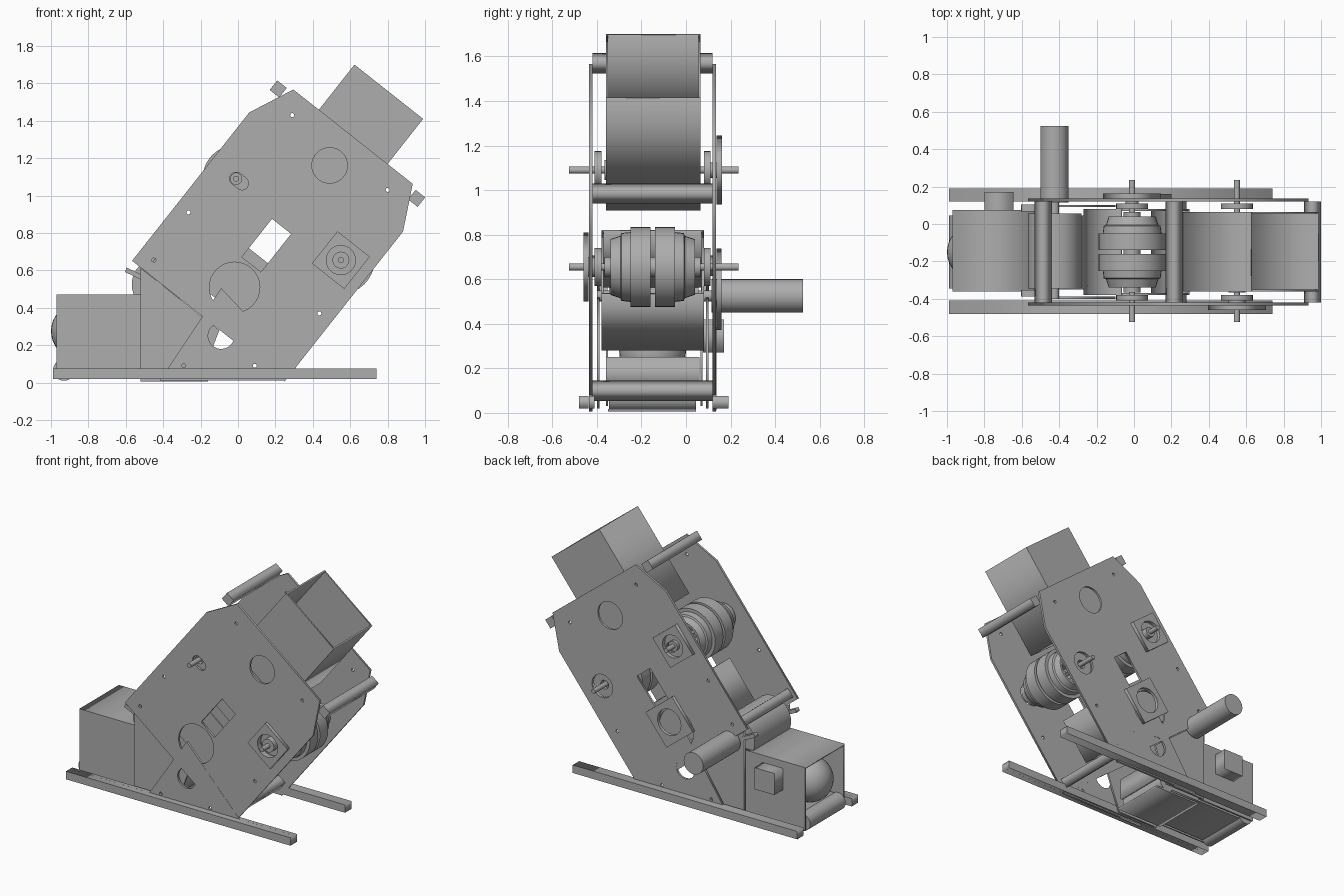
import bpy, bmesh, math
from mathutils import Matrix

if "Cube" in bpy.data.objects:
    bpy.data.objects.remove(bpy.data.objects["Cube"])

grey = bpy.data.materials.new("machine_grey")
grey.use_nodes = True
colour = (0.42, 0.42, 0.42, 1)
grey.diffuse_color = colour
grey.node_tree.nodes["Principled BSDF"].inputs["Base Color"].default_value = colour

TILT = math.atan2(0.785, 0.62)   # slope of the launcher body
MID = -0.15                      # centre plane between the side plates


def add(name, mesh, smooth=False):
    ob = bpy.data.objects.new(name, mesh)
    bpy.context.collection.objects.link(ob)
    mesh.materials.clear()
    mesh.materials.append(grey)
    if smooth:
        bpy.ops.object.select_all(action='DESELECT')
        ob.select_set(True)
        bpy.context.view_layer.objects.active = ob
        bpy.ops.object.shade_smooth_by_angle(angle=math.radians(35))
    return ob


def prism(name, outline, y0, y1, holes=(), smooth=False):
    """Extrude an x-z outline, with optional holes, between two y values."""
    cu = bpy.data.curves.new(name, 'CURVE')
    cu.dimensions = '2D'
    cu.fill_mode = 'BOTH'
    cu.extrude = abs(y1 - y0) / 2
    for loop in (outline, *holes):
        sp = cu.splines.new('POLY')
        sp.points.add(len(loop) - 1)
        for p, (x, z) in zip(sp.points, loop):
            p.co = (x, z, 0, 1)
        sp.use_cyclic_u = True
    tmp = bpy.data.objects.new(name + "_tmp", cu)
    bpy.context.collection.objects.link(tmp)
    dg = bpy.context.evaluated_depsgraph_get()
    mesh = bpy.data.meshes.new_from_object(tmp.evaluated_get(dg))
    bpy.data.objects.remove(tmp)
    mesh.transform(Matrix.Translation((0, (y0 + y1) / 2, 0)) @ Matrix.Rotation(math.pi / 2, 4, 'X'))
    bm = bmesh.new()
    bm.from_mesh(mesh)
    bmesh.ops.remove_doubles(bm, verts=bm.verts, dist=1e-5)
    bmesh.ops.recalc_face_normals(bm, faces=bm.faces)
    bm.to_mesh(mesh)
    bm.free()
    return add(name, mesh, smooth)


def uv(u, v):
    """Body coordinates: u up the slope, v across it."""
    c, s = math.cos(TILT), math.sin(TILT)
    return (u * c + v * s, u * s - v * c)


def uv_rect(u0, u1, v0, v1):
    return [uv(u0, v0), uv(u1, v0), uv(u1, v1), uv(u0, v1)]


def rect(x0, x1, z0, z1):
    return [(x0, z0), (x1, z0), (x1, z1), (x0, z1)]


def circle(c, r, n=32):
    return [(c[0] + r * math.cos(i * math.tau / n), c[1] + r * math.sin(i * math.tau / n)) for i in range(n)]


def slot(c, r, length):
    """Rounded slot running along v from the centre c."""
    d = uv(0, length)
    a0 = math.atan2(d[1], d[0]) + math.pi / 2
    pts = []
    for i in range(18):
        a = a0 + math.pi * (i if i < 9 else i - 1) / 8
        o = (0, 0) if i < 9 else d
        pts.append((c[0] + o[0] + r * math.cos(a), c[1] + o[1] + r * math.sin(a)))
    return pts


def square_at(c, size):
    h = size / 2
    return [(c[0] + x, c[1] + z) for x, z in uv_rect(-h, h, -h, h)]


def cyl(name, c, r, y0, y1, hole=0):
    return prism(name, circle(c, r), y0, y1, [circle(c, hole)] if hole else (), True)


def tube(name, u0, u1, v0, v1, y0, y1, t=0.01):
    """Open-ended square duct along the slope."""
    prism(name + "_top", uv_rect(u0, u1, v0, v0 + t), y0, y1)
    prism(name + "_bottom", uv_rect(u0, u1, v1 - t, v1), y0, y1)
    for side, y in (("right", y0), ("left", y1 - t)):
        prism(name + "_" + side, uv_rect(u0, u1, v0 + t, v1 - t), y, y + t)


UPPER, LOWER = (-0.01, 1.09), (0.55, 0.655)      # wheel axles
FEED, SIGHT = uv(0.388, -0.33), uv(1.215, -0.335)

# Side plates, gussets and rails
body = [uv(0.16, -0.848), uv(1.171, -0.848), uv(1.413, -0.739), uv(1.413, 0.074), uv(1.181, 0.192), uv(0.16, 0.192)]
bolts = [(0.29, 1.43), (0.8, 1.03), (-0.265, 0.91), (-0.45, 0.655), (0.435, 0.37), (0.23, 0.12)]
cutouts = [circle(FEED, 0.135), circle(SIGHT, 0.095), uv_rect(0.54, 0.8, -0.4, -0.27),
           slot(UPPER, 0.035, 0.04), circle(LOWER, 0.08)] + [circle(b, 0.011, 10) for b in bolts]
gusset = [(-0.42, 0.01), (-0.09, 0.505), (0.31, 0.08), (0.25, 0.01)]
for side, y0, y1, g in (("front", -0.435, -0.42, -0.001), ("back", 0.12, 0.135, 0.001)):
    prism(side + "_side_plate", body, y0, y1, cutouts)
    prism(side + "_gusset", gusset, y0 + g, y1 + g,
          [circle((-0.09, 0.25), 0.07), circle((0.09, 0.09), 0.011, 10), circle((-0.29, 0.09), 0.011, 10)])
prism("front_rail", rect(-0.99, 0.74, 0.02, 0.075), -0.48, -0.437)
prism("front_rail_inner", rect(-0.99, 0.74, 0.02, 0.075), -0.4365, -0.41)
prism("back_rail", rect(-0.99, 0.74, 0.02, 0.075), 0.12, 0.19)

# Cross bars between the plates
for name, c in (("top", (0.215, 1.57)), ("nose", (0.955, 0.985)), ("tail", (-0.485, 0.66)), ("foot", (0.235, 0.1))):
    prism(name + "_cross_bar", square_at(c, 0.065), -0.42, 0.12)

# Ducts that carry the balls
tube("exit_chute", 1.08, 1.72, -0.565, -0.097, -0.36, 0.065)
tube("feed_guide", 0.28, 0.6, -0.565, -0.097, -0.38, 0.08)


def wheel(name, c):
    """Twin tyres on spoked, tapering hubs."""
    cyl(name + "_shaft", c, 0.016, -0.525, 0.235)
    cyl(name + "_hub", c, 0.045, MID - 0.215, MID + 0.215)
    for side, s in (("left", 1), ("right", -1)):
        tag = name + "_" + side
        cyl(tag + "_tyre", c, 0.18, MID + s * 0.01, MID + s * 0.1, 0.13)
        bm = bmesh.new()
        ring = [(0.157, 0.1), (0.152, 0.14), (0.14, 0.145), (0.125, 0.19), (0.11, 0.19), (0.12, 0.14), (0.125, 0.1)]
        vs = [bm.verts.new((c[0] + r, MID + s * d, c[1])) for r, d in ring]
        es = [bm.edges.new((vs[i], vs[(i + 1) % len(vs)])) for i in range(len(vs))]
        bmesh.ops.spin(bm, geom=vs + es, cent=(c[0], MID, c[1]), axis=(0, 1, 0), angle=math.tau, steps=32)
        bmesh.ops.remove_doubles(bm, verts=bm.verts, dist=1e-4)
        bmesh.ops.recalc_face_normals(bm, faces=bm.faces)
        mesh = bpy.data.meshes.new(tag + "_rim")
        bm.to_mesh(mesh)
        bm.free()
        add(tag + "_rim", mesh, True)
        for k in range(10):
            a = k * math.tau / 10
            ca, sa = math.cos(a), math.sin(a)
            bar = [(c[0] + r * ca - w * sa, c[1] + r * sa + w * ca)
                   for r, w in ((0.04, -0.006), (0.118, -0.006), (0.118, 0.006), (0.04, 0.006))]
            prism(f"{tag}_spoke_{k}", bar, MID + s * 0.12, MID + s * 0.185)
    for y0, y1 in ((-0.41, -0.38), (0.08, 0.11)):
        cyl(name + "_bearing", c, 0.085, y0, y1, 0.03)


wheel("upper_wheel", UPPER)
wheel("lower_wheel", LOWER)

# Flanges on the outside of the plates
prism("lower_front_flange", square_at(LOWER, 0.22), -0.46, -0.437, [circle(LOWER, 0.078)])
cyl("lower_front_collar", LOWER, 0.045, -0.455, -0.4, 0.016)
prism("upper_back_flange", square_at(UPPER, 0.22), 0.137, 0.162, [circle(UPPER, 0.078)])
cyl("upper_back_collar", UPPER, 0.035, 0.1, 0.158, 0.016)
feed_flange = uv(0.446, -0.33)
prism("feed_back_flange", square_at(feed_flange, 0.26), 0.137, 0.16, [circle(feed_flange, 0.09)])

# Feed drum with its motor and arms
DRUM = (-0.425, 0.525)
cyl("feed_drum", DRUM, 0.143, -0.345, 0.055)
cyl("drum_axle", DRUM, 0.025, -0.4, 0.13)
cyl("motor", DRUM, 0.075, 0.115, 0.525)
arm = [(-0.605, 0.592), (-0.595, 0.615), (-0.43, 0.535), (-0.438, 0.512)]
for y in (-0.37, 0.085):
    prism("drum_arm", arm, y - 0.018, y + 0.018)

# Intake box, open at the tail
prism("intake_lid", rect(-0.97, -0.5, 0.46, 0.47), -0.36, 0.075)
panel = [(-0.52, 0.02), (-0.52, 0.612), (-0.1, 0.28), (-0.2, 0.02)]
for side, y, py in (("front", -0.36, -0.4), ("back", 0.065, 0.09)):
    prism(side + "_intake_wall", rect(-0.97, -0.5, 0.03, 0.46), y, y + 0.01)
    prism(side + "_drum_panel", panel, py, py + 0.012)
prism("control_box", rect(-0.8, -0.645, 0.27, 0.42), 0.076, 0.17)

# Conveyor under the intake
for name, x in (("tail", -0.93), ("front", -0.25)):
    cyl(name + "_roller", (x, 0.068), 0.058, -0.345, 0.045)
prism("conveyor_belt", rect(-0.93, -0.25, 0.035, 0.12), -0.34, 0.04)
prism("belly_plate", rect(-0.52, -0.16, 0.006, 0.018), -0.35, 0.045)
prism("end_stop", rect(-0.2, -0.185, 0.1, 0.25), -0.36, 0.06)

# Ball waiting in the intake
bm = bmesh.new()
bmesh.ops.create_uvsphere(bm, u_segments=32, v_segments=16, radius=0.15,
                          matrix=Matrix.Translation((-0.85, MID, 0.275)))
mesh = bpy.data.meshes.new("ball")
bm.to_mesh(mesh)
bm.free()
add("ball", mesh, True)
